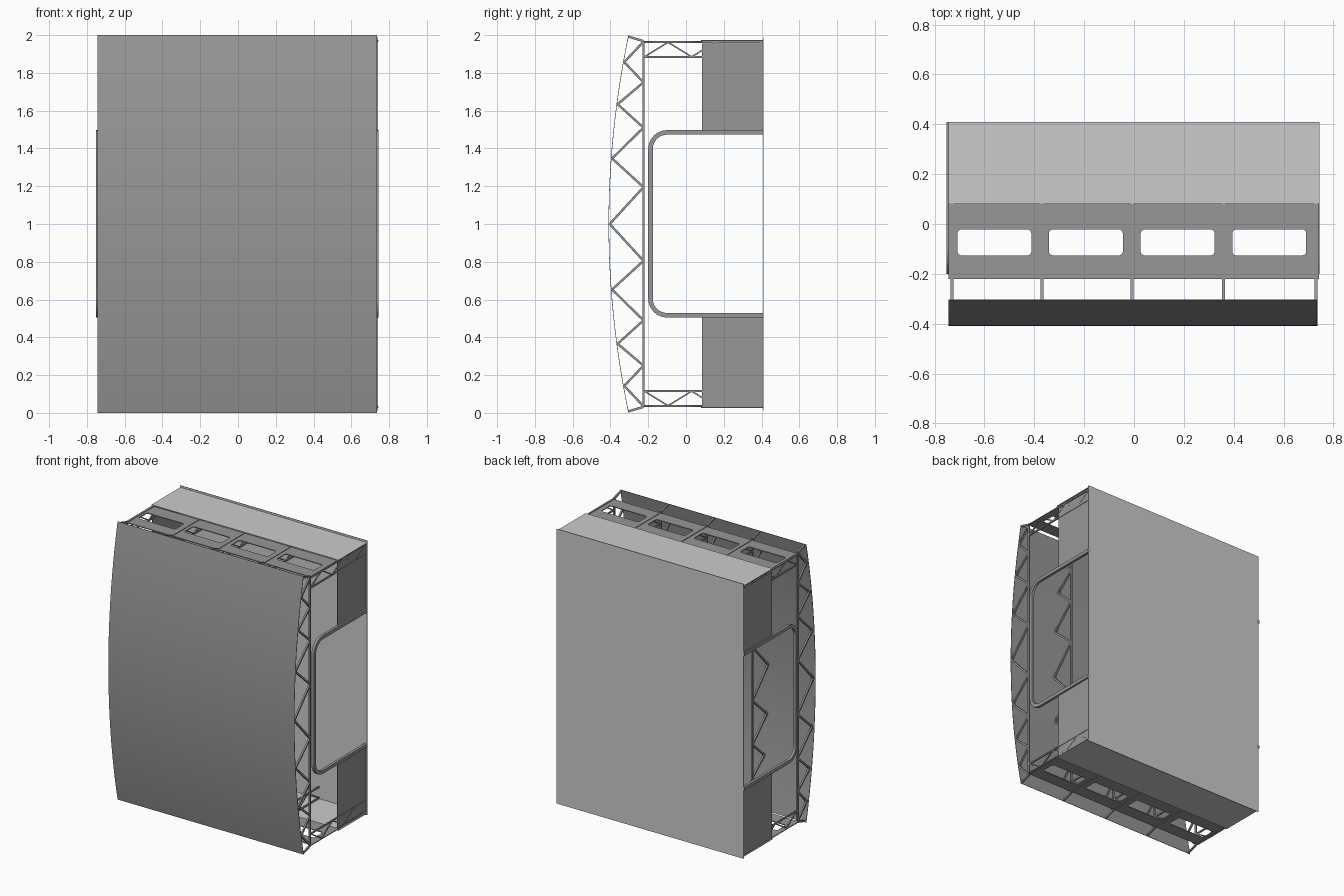
import bpy, bmesh, math
from mathutils import Vector

if "Cube" in bpy.data.objects:
    bpy.data.objects.remove(bpy.data.objects["Cube"])

TRUSS_X = [-0.73, -0.37, -0.008, 0.36, 0.73]

# Dark grey paint for everything but the rear sheets
dark = bpy.data.materials.new("dark_grey")
dark.diffuse_color = (0.31, 0.31, 0.31, 1)
dark.use_nodes = True
dark.node_tree.nodes["Principled BSDF"].inputs["Base Color"].default_value = dark.diffuse_color


def finish(name, bm, mat=dark):
    bmesh.ops.recalc_face_normals(bm, faces=bm.faces)
    me = bpy.data.meshes.new(name)
    bm.to_mesh(me)
    bm.free()
    if mat:
        me.materials.append(mat)
    ob = bpy.data.objects.new(name, me)
    bpy.context.collection.objects.link(ob)
    return ob


def add_box(bm, x0, x1, y0, y1, z0, z1):
    vs = bmesh.ops.create_cube(bm, size=1)['verts']
    for v in vs:
        v.co = Vector(((x0 + x1) / 2 + v.co.x * (x1 - x0),
                       (y0 + y1) / 2 + v.co.y * (y1 - y0),
                       (z0 + z1) / 2 + v.co.z * (z1 - z0)))


def add_bar(bm, x, a, b, t=0.012):
    """Square bar in the plane x = const between (y, z) points."""
    p, q = Vector((x, *a)), Vector((x, *b))
    d = q - p
    side = Vector((0, -d.z, d.y)).normalized()
    for v in bmesh.ops.create_cube(bm, size=1)['verts']:
        c = v.co.copy()
        v.co = (p + q) / 2 + d * c.z + side * c.y * t + Vector((c.x * t, 0, 0))


def loft(bm, rings):
    """Skin four-cornered rings and cap both ends."""
    rings = [[bm.verts.new(c) for c in r] for r in rings]
    for a, b in zip(rings, rings[1:]):
        for k in range(4):
            bm.faces.new((a[k], a[(k + 1) % 4], b[(k + 1) % 4], b[k]))
    bm.faces.new(rings[0])
    bm.faces.new(rings[-1])


def panel_y(z):
    return -0.41 + 0.105 * (z - 1) ** 2


def rounded(x0, x1, y0, y1, r, n=5):
    pts = []
    for cx, cy, a0 in ((x1 - r, y1 - r, 0), (x0 + r, y1 - r, 90),
                       (x0 + r, y0 + r, 180), (x1 - r, y0 + r, 270)):
        for i in range(n):
            a = math.radians(a0 + 90 * i / (n - 1))
            pts.append((cx + r * math.cos(a), cy + r * math.sin(a)))
    return pts


# Curved front panel
bm = bmesh.new()
N, T = 40, 0.003
loft(bm, [((-0.745, panel_y(z), z), (0.735, panel_y(z), z),
           (0.735, panel_y(z) + T, z), (-0.745, panel_y(z) + T, z))
          for z in (2 * i / N for i in range(N + 1))])
front = finish("curved_front_panel", bm)
bpy.context.view_layer.objects.active = front
front.select_set(True)
bpy.ops.object.shade_smooth_by_angle(angle=math.radians(30))
front.select_set(False)

# Front trusses: post, end struts and zigzag up to the curved panel
half = [(-0.225, 1.965), (0, 1.857), (-0.225, 1.75), (0, 1.634), (-0.225, 1.51),
        (0, 1.347), (-0.225, 1.195), (0, 1.0)]
zig = [(y if y else panel_y(z) + 0.006, z) for y, z in half]
zig += [(y, 2 - z) for y, z in zig[-2::-1]]
for n, x in enumerate(TRUSS_X):
    bm = bmesh.new()
    add_bar(bm, x, (-0.225, 0.03), (-0.225, 1.97))
    for a, b in zip(zig, zig[1:]):
        add_bar(bm, x, a, b, 0.012)
    for top in (0, 1):
        z0, z1 = (1.968, 1.992) if top else (0.032, 0.008)
        add_bar(bm, x, (-0.225, z0), (-0.305, z1), 0.012)
    finish(f"front_truss_{n + 1}", bm)

    # Horizontal trusses at roof and floor
    bm = bmesh.new()
    for flip in (False, True):
        f = (lambda z: 2 - z) if flip else (lambda z: z)
        add_bar(bm, x, (-0.22, f(1.964)), (0.405, f(1.964)), 0.01)
        add_bar(bm, x, (-0.22, f(1.885)), (0.405, f(1.885)), 0.01)
        nodes = [(-0.22 + 0.125 * k, f(1.885 if k % 2 == 0 else 1.962)) for k in range(6)]
        for a, b in zip(nodes, nodes[1:]):
            add_bar(bm, x, a, b, 0.008)
    finish(f"roof_and_floor_truss_{n + 1}", bm)

# Perforated plates at roof and floor, just inside the truss rails
for name, z in (("roof_window_plate", 1.962), ("floor_window_plate", 0.038)):
    cu = bpy.data.curves.new(name, 'CURVE')
    cu.dimensions = '2D'
    cu.fill_mode = 'BOTH'
    cu.extrude = 0.003
    cu.materials.append(dark)
    loops = [[(-0.745, -0.22), (0.742, -0.22), (0.742, 0.085), (-0.745, 0.085)]]
    for c in (-0.56, -0.193, 0.175, 0.543):
        loops.append(rounded(c - 0.148, c + 0.148, -0.126, -0.022, 0.015))
    for pts in loops:
        s = cu.splines.new('POLY')
        s.points.add(len(pts) - 1)
        for p, q in zip(s.points, pts):
            p.co = (*q, 0, 1)
        s.use_cyclic_u = True
    ob = bpy.data.objects.new(name, cu)
    ob.location.z = z
    bpy.context.collection.objects.link(ob)
    ob.select_set(True)
    bpy.context.view_layer.objects.active = ob
    bpy.ops.object.convert(target='MESH')
    ob.select_set(False)

# Rear box: light back panel, roof and floor sheets
bm = bmesh.new()
add_box(bm, -0.745, 0.742, 0.407, 0.41, 0.012, 1.988)
finish("back_panel", bm, None)
for name, z in (("rear_roof_sheet", 1.972), ("rear_floor_sheet", 0.028)):
    bm = bmesh.new()
    add_box(bm, -0.745, 0.744, 0.08, 0.408, z - 0.002, z + 0.002)
    finish(name, bm, None)


def u_path(off, r, n=8):
    """(y, z) outline of the side opening, inset by off."""
    y0, z0, z1 = -0.2 + off, 0.505 + off, 1.497 - off
    pts = [(0.41, z0)]
    for cz, a0 in ((z0 + r, 270), (z1 - r, 180)):
        for i in range(n + 1):
            a = math.radians(a0 - 90 * i / n)
            pts.append((y0 + r + r * math.cos(a), cz + r * math.sin(a)))
    return pts + [(0.41, z1)]


# Side walls above and below each opening, and the U-shaped rims
for side, wall_x, x in (("left", -0.742, -0.742), ("right", 0.73, 0.735)):
    bm = bmesh.new()
    for z0, z1 in ((1.49, 1.955), (0.035, 0.515)):
        add_box(bm, wall_x - 0.002, wall_x + 0.002, 0.085, 0.407, z0, z1)
    finish(f"{side}_side_walls", bm)
    bm = bmesh.new()
    loft(bm, [((x - 0.01, *a), (x + 0.01, *a), (x + 0.01, *b), (x - 0.01, *b))
              for a, b in zip(u_path(0, 0.1), u_path(0.024, 0.076))])
    finish(f"{side}_opening_rim", bm)
